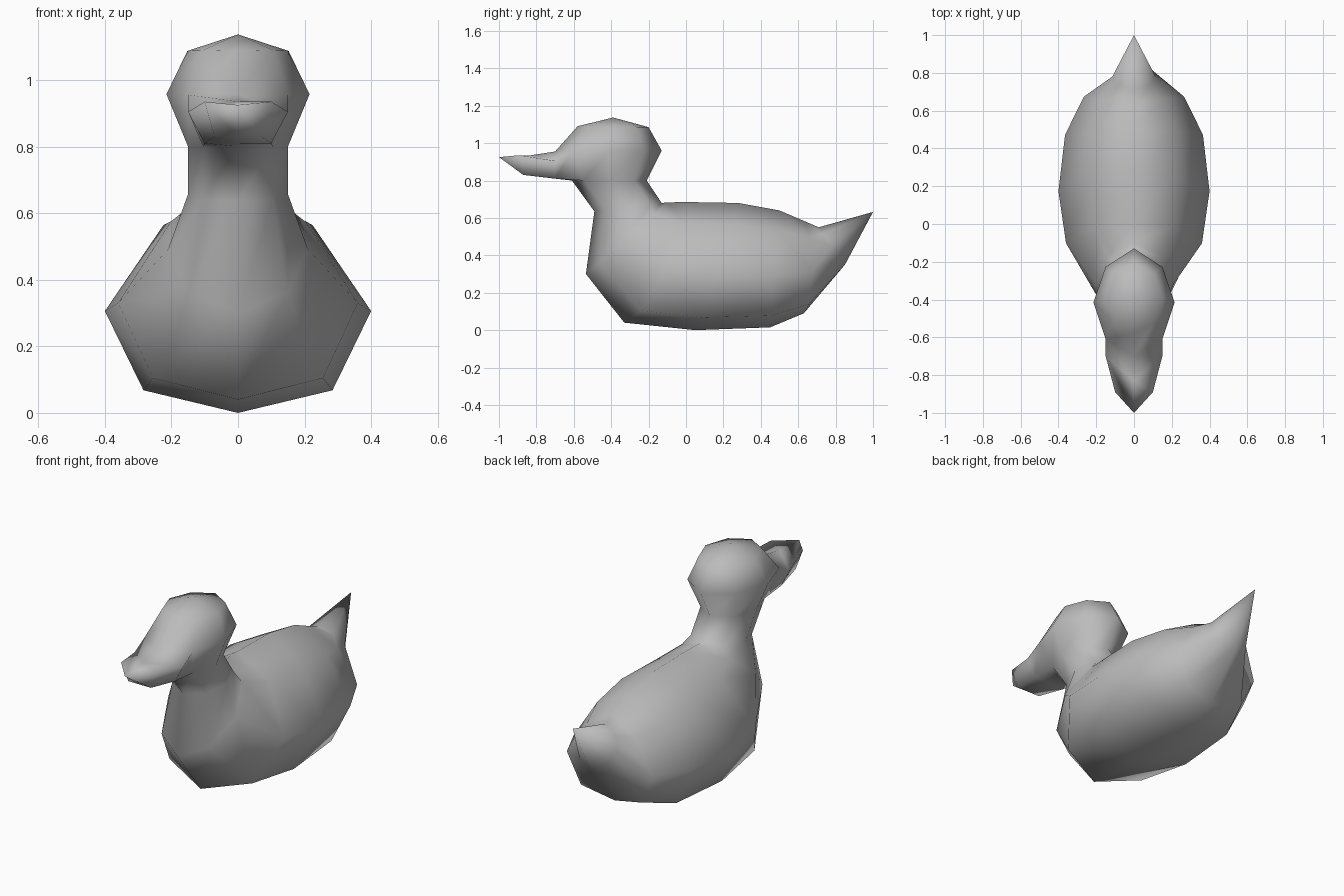
import bpy
import bmesh

cube = bpy.data.objects.get("Cube")
if cube:
    bpy.data.objects.remove(cube)

# Half outline of a cross-section: (fraction from back edge to front edge, width factor)
FULL = [(0.17, 0.56), (0.55, 1.0), (0.9, 0.71)]
ROUND = [(0.17, 0.7), (0.5, 1.0), (0.84, 0.7)]

bm = bmesh.new()


def ring(back, front, half_width, profile=ROUND, shift=0.0):
    """Eight-sided section spanning two points on the centre line."""
    def point(t, w):
        y = back[0] + (front[0] - back[0]) * t + shift * abs(w)
        z = back[1] + (front[1] - back[1]) * t
        return bm.verts.new((w * half_width, y, z))
    right = [point(t, -w) for t, w in profile]
    left = [point(t, w) for t, w in reversed(profile)]
    return [point(0, 0)] + right + [point(1, 0)] + left


def bridge(a, b, skip=()):
    n = len(a)
    for i in range(n):
        if i not in skip:
            j = (i + 1) % n
            bm.faces.new((a[i], a[j], b[j], b[i]))


def cap(loop, tip):
    v = bm.verts.new(tip)
    for i in range(len(loop)):
        bm.faces.new((loop[i], loop[(i + 1) % len(loop)], v))


# Body from tail base to chest
body = [
    ring((0.71, 0.55), (0.85, 0.35), 0.115),
    ring((0.64, 0.58), (0.63, 0.09), 0.265, FULL, 0.04),
    ring((0.5, 0.64), (0.45, 0.015), 0.365, FULL),
    ring((0.28, 0.68), (0.05, 0.0), 0.4, FULL, 0.02),
    ring((0.0, 0.685), (-0.33, 0.04), 0.36, FULL, 0.08),
    ring((-0.1, 0.683), (-0.535, 0.3), 0.21),
]
# Neck
neck = [
    ring((-0.13, 0.68), (-0.49, 0.635), 0.15),
    ring((-0.21, 0.8), (-0.61, 0.8), 0.15),
]
# Head
head = [
    ring((-0.13, 0.96), (-0.7, 0.955), 0.215),
    ring((-0.2, 1.085), (-0.58, 1.09), 0.152),
]
sections = body + neck + head
for a, b in zip(sections, sections[1:]):
    # Leave the front of the face open for the bill
    bridge(a, b, (3, 4) if a is neck[-1] else ())
cap(body[0], (0, 1.0, 0.632))
cap(head[-1], (0, -0.39, 1.137))


# Bill grown out of the opening in the face
def bill_loop(corner, ridge, lower, keel):
    def mirror(p):
        return (-p[0], p[1], p[2])
    points = [mirror(corner), ridge, corner, lower, keel, mirror(lower)]
    return [bm.verts.new(p) for p in points]


face, throat = head[0], neck[-1]
opening = face[3:6] + throat[5:2:-1]
middle = bill_loop((0.15, -0.7, 0.905), (0, -0.83, 0.935),
                   (0.1, -0.7, 0.81), (0, -0.7, 0.81))
end = bill_loop((0.1, -0.89, 0.935), (0, -1.0, 0.925),
                (0.07, -0.87, 0.83), (0, -0.87, 0.83))
bridge(opening, middle)
bridge(middle, end)
bm.faces.new((end[0], end[1], end[4], end[5]))
bm.faces.new((end[1], end[2], end[3], end[4]))

bmesh.ops.recalc_face_normals(bm, faces=bm.faces)
for f in bm.faces:
    f.smooth = True

mesh = bpy.data.meshes.new("duck_body")
bm.to_mesh(mesh)
bm.free()
duck = bpy.data.objects.new("duck_body", mesh)
bpy.context.collection.objects.link(duck)

# Plain grey material
GREY = (0.5, 0.5, 0.5, 1)
mat = bpy.data.materials.new("plain_grey")
mat.use_nodes = True
mat.diffuse_color = GREY
mat.node_tree.nodes["Principled BSDF"].inputs["Base Color"].default_value = GREY
mesh.materials.append(mat)
